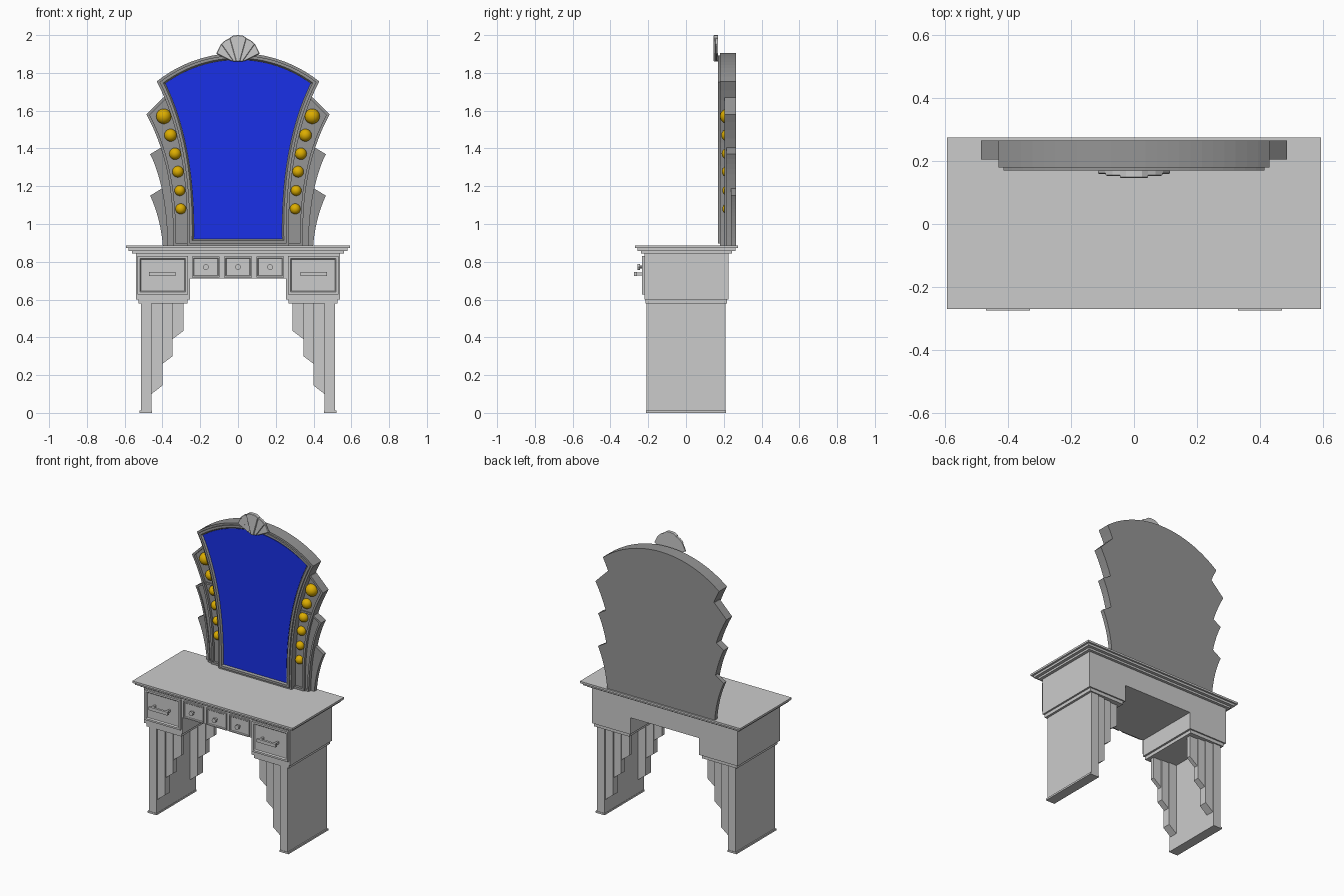
import bpy, bmesh, math
from mathutils import Vector

if "Cube" in bpy.data.objects:
    bpy.data.objects.remove(bpy.data.objects["Cube"])


def material(name, rgb):
    m = bpy.data.materials.new(name)
    m.diffuse_color = (*rgb, 1)
    m.use_nodes = True
    m.node_tree.nodes["Principled BSDF"].inputs["Base Color"].default_value = m.diffuse_color
    return m


BLUE = material("blue_glass", (0.01, 0.03, 0.8))
GOLD = material("gold", (0.72, 0.42, 0.0))
DARK = material("dark_grey", (0.3, 0.3, 0.3))


def inset(pts, d):
    """Mitred inward offset of a counter-clockwise outline."""
    out = []
    for i, p in enumerate(pts):
        a = (p - pts[i - 1]).normalized()
        b = (pts[(i + 1) % len(pts)] - p).normalized()
        n1, n2 = Vector((-a.y, a.x)), Vector((-b.y, b.x))
        out.append(p + (n1 + n2) * d / max(0.3, 1 + n1.dot(n2)))
    return out


def plate(name, outline, layers, mat=None):
    """Solid from an x-z outline; layers are (inset, y) steps, capped at both ends."""
    pts = [Vector(p) for p in outline]
    area = sum(pts[i - 1].x * p.y - p.x * pts[i - 1].y for i, p in enumerate(pts))
    if area < 0:
        pts.reverse()
    bm = bmesh.new()
    rings = [[bm.verts.new((q.x, y, q.y)) for q in inset(pts, d)] for d, y in layers]
    n = len(pts)
    for r, t in zip(rings, rings[1:]):
        for i in range(n):
            bm.faces.new((r[i - 1], r[i], t[i], t[i - 1]))
    bm.faces.new(rings[0])
    bm.faces.new(rings[-1])
    bmesh.ops.recalc_face_normals(bm, faces=bm.faces)
    me = bpy.data.meshes.new(name)
    bm.to_mesh(me)
    bm.free()
    ob = bpy.data.objects.new(name, me)
    bpy.context.collection.objects.link(ob)
    if mat:
        me.materials.append(mat)
    return ob


def rect(x0, x1, z0, z1):
    return [(x0, z0), (x1, z0), (x1, z1), (x0, z1)]


def box(name, x0, x1, y0, y1, z0, z1):
    return plate(name, rect(x0, x1, z0, z1), [(0, y1), (0, y0)])


def bezier(a, b, c, n=14):
    a, b, c = Vector(a), Vector(b), Vector(c)
    return [tuple(a * (1 - t) ** 2 + b * 2 * t * (1 - t) + c * t * t)
            for t in (i / n for i in range(n + 1))]


def symmetric(right):
    """Close a right-hand outline (bottom to top) with its mirror image."""
    return right + [(-x, z) for x, z in reversed(right) if x > 1e-5]


def cylinder(name, r, y0, y1, x, z, sides=12):
    bpy.ops.mesh.primitive_cylinder_add(vertices=sides, radius=r, depth=y1 - y0,
                                        location=(x, (y0 + y1) / 2, z),
                                        rotation=(math.pi / 2, 0, 0))
    ob = bpy.context.object
    ob.name = name
    bpy.ops.object.shade_smooth_by_angle()


# Stepped table top
box("table_top", -0.593, 0.593, -0.27, 0.275, 0.872, 0.885)
box("table_top_moulding", -0.58, 0.58, -0.258, 0.263, 0.858, 0.872)
box("table_top_lower_moulding", -0.56, 0.56, -0.238, 0.243, 0.845, 0.858)

# Centre drawer case and three small drawers
box("centre_case", -0.255, 0.255, -0.22, 0.225, 0.712, 0.845)
for x in (-0.17, 0, 0.17):
    plate("small_drawer", rect(x - 0.073, x + 0.073, 0.717, 0.828),
          [(0, -0.215), (0, -0.232), (0.007, -0.232), (0.011, -0.227)])
    cylinder("knob_stem", 0.007, -0.245, -0.226, x, 0.772)
    cylinder("knob", 0.015, -0.257, -0.244, x, 0.772)

for s in (-1, 1):
    def side_box(name, x0, x1, *rest):
        return box(name, *sorted((s * x0, s * x1)), *rest)

    # Side case with large drawer and bar handle
    side_box("side_case", 0.255, 0.54, -0.22, 0.225, 0.60, 0.845)
    side_box("case_moulding", 0.268, 0.528, -0.214, 0.216, 0.578, 0.60)
    plate("large_drawer", rect(s * 0.398 - 0.133, s * 0.398 + 0.133, 0.628, 0.83),
          [(0, -0.215), (0, -0.234), (0.012, -0.234), (0.018, -0.226)])
    side_box("drawer_handle", 0.33, 0.47, -0.275, -0.26, 0.725, 0.747)
    for x in (0.34, 0.448):
        side_box("handle_post", x, x + 0.012, -0.262, -0.225, 0.728, 0.744)

    # Leg panel, foot and stepped brackets at front and back
    side_box("leg_panel", 0.457, 0.513, -0.208, 0.208, 0.01, 0.58)
    side_box("foot", 0.455, 0.521, -0.211, 0.211, 0.0, 0.012)
    steps = [(0.40, 0.458, 0.145, 0.10), (0.347, 0.40, 0.30, 0.26), (0.288, 0.347, 0.435, 0.39)]
    for i, (x0, x1, z0, z1) in enumerate(steps):
        for f in (-1, 1):
            plate("leg_bracket_step",
                  [(s * x0, z0), (s * x1, z1), (s * x1, 0.58), (s * x0, 0.58)],
                  [(0, f * (0.20 - 0.008 * i)), (0, f * (0.145 + 0.006 * i))])

# Three fanned wings behind the mirror, the front one with a rim and channel
wings = [((0.345, 0.885), (0.33, 1.3), (0.485, 1.58), (0.395, 1.67),
          [(0, 0.265), (0, 0.205), (0.014, 0.205), (0.014, 0.222)]),
         ((0.372, 0.885), (0.38, 1.2), (0.465, 1.37), (0.39, 1.415),
          [(0, 0.265), (0, 0.215), (0.012, 0.215), (0.012, 0.222)]),
         ((0.398, 0.885), (0.41, 1.03), (0.465, 1.15), (0.40, 1.19),
          [(0, 0.265), (0, 0.238)])]
for a, b, c, top, layers in wings:
    plate("mirror_wing", symmetric(bezier(a, b, c) + [top]), layers, DARK)

# Mirror frame with arched top, and the glass
R = 0.691
side = bezier((0.27, 0.885), (0.255, 1.42), (0.43, 1.755))
arch = [(x, 1.905 - R + math.sqrt(R * R - x * x)) for x in (0.43 * (1 - i / 12) for i in range(1, 13))]
outline = symmetric(side + arch)
plate("mirror_frame", outline,
      [(0, 0.265), (0, 0.18), (0.012, 0.18), (0.012, 0.17), (0.027, 0.17), (0.035, 0.182)], DARK)
glass = inset([Vector(p) for p in outline], 0.036)
plate("mirror_glass", glass, [(0, 0.184), (0, 0.179)], BLUE)

# Gold bulbs along the channels
bulbs = [(0.303, 1.08, 0.028), (0.308, 1.177, 0.028), (0.318, 1.277, 0.03),
         (0.333, 1.372, 0.031), (0.357, 1.47, 0.033), (0.393, 1.57, 0.04)]
for s in (-1, 1):
    for x, z, r in bulbs:
        bpy.ops.mesh.primitive_uv_sphere_add(segments=20, ring_count=12, radius=r,
                                             location=(s * x, 0.22, z))
        ob = bpy.context.object
        ob.name = "bulb"
        ob.data.materials.append(GOLD)
        bpy.ops.object.shade_smooth_by_angle()

# Stepped fan crest
fans = [([(0.035, 1.862), (0.115, 1.902), (0.092, 1.95), (0.065, 1.972), (0.03, 1.985)], 0.159),
        ([(0.025, 1.861), (0.09, 1.953), (0.068, 1.972), (0.04, 1.985)], 0.153),
        ([(0.01, 1.86), (0.045, 1.985), (0.025, 1.998), (0, 2.0)], 0.146)]
for right, y in fans:
    plate("crest_fan", symmetric(right), [(0, 0.17), (0, y + 0.003), (0.003, y)])
